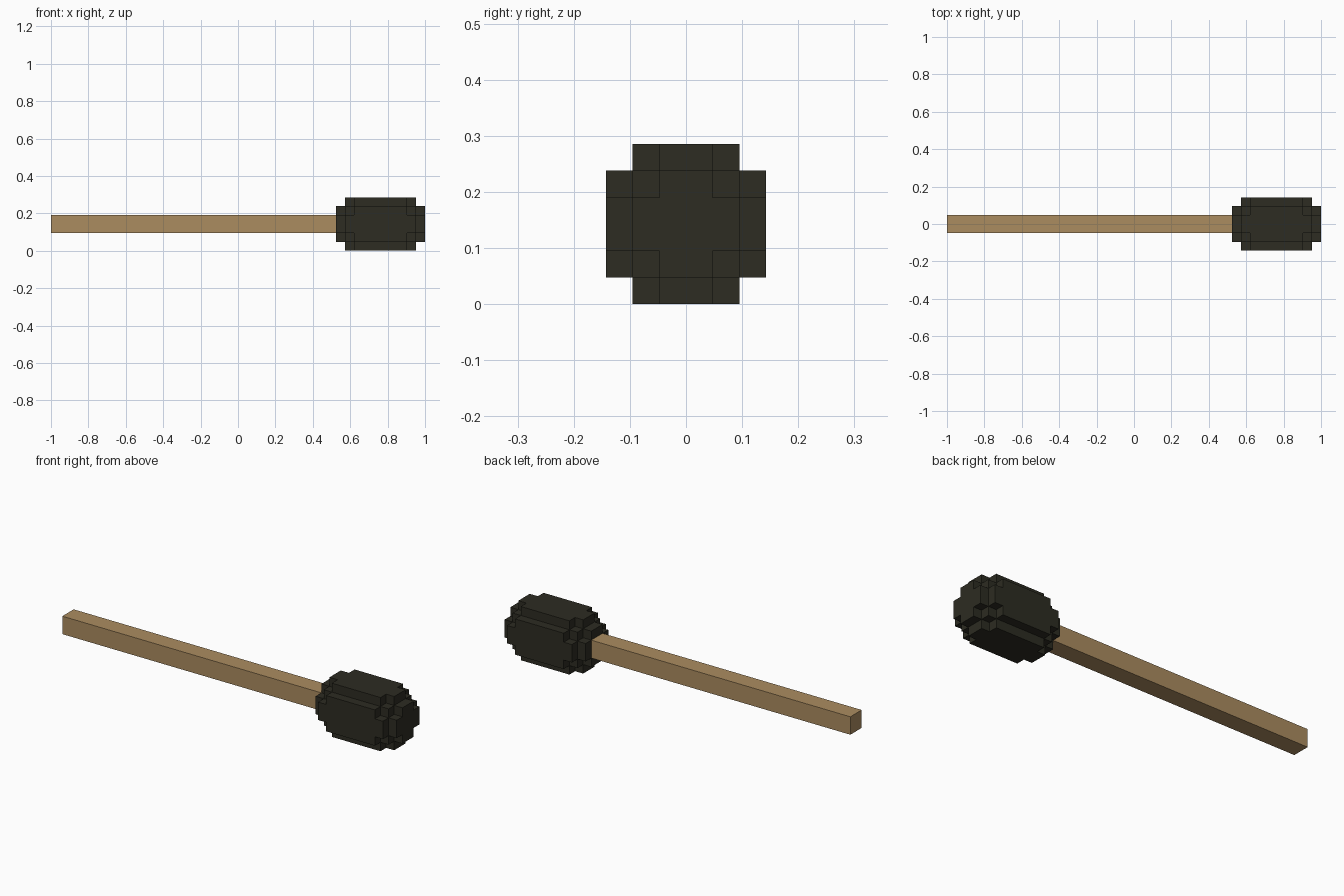
import bpy, bmesh, math
from mathutils import Vector

if "Cube" in bpy.data.objects:
    bpy.data.objects.remove(bpy.data.objects["Cube"])

U = 2 / 42  # size of one block


def material(name, rgb):
    m = bpy.data.materials.new(name)
    m.diffuse_color = (*rgb, 1)
    m.use_nodes = True
    m.node_tree.nodes["Principled BSDF"].inputs["Base Color"].default_value = m.diffuse_color
    return m


def blocks(name, size, origin, filled, mat):
    """Outer skin of a block grid; filled(i, j, k) tells which cells are solid."""
    cells = {(i, j, k) for i in range(size[0]) for j in range(size[1])
             for k in range(size[2]) if filled(i, j, k)}
    bm = bmesh.new()
    for c in cells:
        for axis in range(3):
            for side in (0, 1):
                n = list(c)
                n[axis] += 1 if side else -1
                if tuple(n) in cells:
                    continue
                u, v = (axis + 1) % 3, (axis + 2) % 3
                corners = []
                for a, b in ((0, 0), (1, 0), (1, 1), (0, 1)):
                    p = Vector(c)
                    p[axis] += side
                    p[u] += a
                    p[v] += b
                    corners.append(bm.verts.new((p + Vector(origin)) * U))
                bm.faces.new(corners if side else corners[::-1])
    # merge into large flat faces
    bmesh.ops.remove_doubles(bm, verts=bm.verts, dist=U / 100)
    bmesh.ops.dissolve_limit(bm, angle_limit=math.radians(1),
                             verts=bm.verts, edges=bm.edges)
    me = bpy.data.meshes.new(name)
    bm.to_mesh(me)
    bm.free()
    ob = bpy.data.objects.new(name, me)
    bpy.context.collection.objects.link(ob)
    me.materials.append(mat)
    return ob


wood = material("light_wood", (0.407, 0.262, 0.117))
dark = material("charred_black", (0.026, 0.025, 0.016))

# Square wooden handle
blocks("handle", (32, 2, 2), (-21, -1, 2), lambda i, j, k: True, wood)

# Rounded block head: depth below each side decides which corner cells are cut
HEAD = (10, 6, 6)


def rounded(*c):
    return sum(min(a, n - 1 - a, 2) for a, n in zip(c, HEAD)) >= 3


blocks("head", HEAD, (11, -3, 0), rounded, dark)
